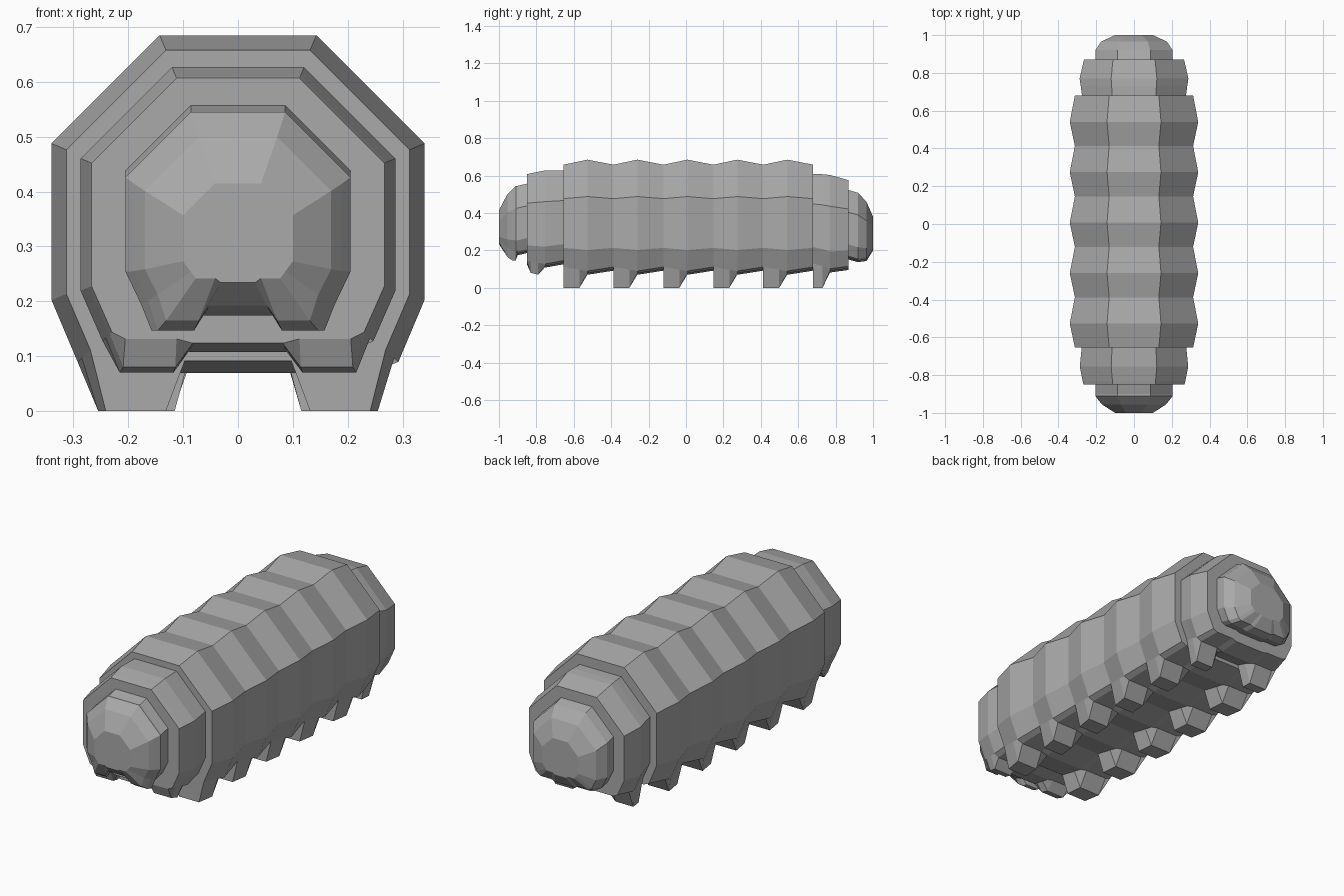
import bpy
import bmesh

cube = bpy.data.objects.get("Cube")
if cube:
    bpy.data.objects.remove(cube, do_unlink=True)

grey = bpy.data.materials.new("plain_grey")
grey.use_nodes = True
colour = (0.4, 0.4, 0.4, 1)
grey.diffuse_color = colour
grey.node_tree.nodes["Principled BSDF"].inputs["Base Color"].default_value = colour


def section(y, width, axis, foot=None):
    """Regular octagon around the axis height, with a pair of feet below."""
    corner = 0.42 * width
    belly = axis - 0.81 * width
    # Between the feet, the foot strip lies almost flush with the belly
    if foot is None:
        foot = belly + 0.008
    half = [
        (corner, axis + width),
        (width, axis + corner),
        (width, axis - corner),
        (0.86 * width, belly + 0.02),
        (0.77 * width, foot),
        (corner, foot),
        (0.31 * width, belly),
    ]
    outline = half + [(-x, z) for x, z in reversed(half)]
    return [(x, y, z) for x, z in outline]


def loft(name, sections):
    """Skin a row of cross-sections with flat faces and cap both ends."""
    bm = bmesh.new()
    rings = [[bm.verts.new(point) for point in section(*s)] for s in sections]
    for ring, following in zip(rings, rings[1:]):
        for i in range(len(ring)):
            bm.faces.new((ring[i - 1], ring[i], following[i], following[i - 1]))
    bm.faces.new(rings[0])
    bm.faces.new(rings[-1])
    bmesh.ops.recalc_face_normals(bm, faces=bm.faces)
    mesh = bpy.data.meshes.new(name)
    bm.to_mesh(mesh)
    bm.free()
    mesh.materials.append(grey)
    part = bpy.data.objects.new(name, mesh)
    bpy.context.collection.objects.link(part)


# Main body: equal bulging segments, each with a pair of feet at its front
body_front, body_back, segment_count = -0.655, 0.68, 5
body_axis, narrow, wide = 0.345, 0.313, 0.34
segment_length = (body_back - body_front) / segment_count
foot_end, bulge = segment_length * 0.32, segment_length * 0.48
body = []
for k in range(segment_count):
    y = body_front + k * segment_length
    foot_width = narrow + (wide - narrow) * foot_end / bulge
    body += [
        (y, narrow, body_axis, 0),
        (y + foot_end, foot_width, body_axis, 0),
        (y + bulge, wide, body_axis),
        (y + segment_length, narrow, body_axis),
    ]
loft("body", body)

# Neck segment with short raised feet
neck_axis, neck_foot = 0.34, 0.07
loft("neck", [
    (-0.85, 0.267, neck_axis),
    (-0.83, 0.272, neck_axis, neck_foot + 0.01),
    (-0.79, 0.28, neck_axis, neck_foot),
    (-0.755, 0.287, neck_axis),
    (body_front, 0.277, neck_axis + 0.01),
])

# Head with a blunt faceted muzzle and small feet
head_width, head_foot = 0.205, 0.147
loft("head", [
    (-1, 0.1, 0.315),
    (-0.955, 0.17, 0.33, 0.165),
    (-0.93, 0.19, 0.335, head_foot),
    (-0.91, head_width, 0.34, head_foot),
    (-0.9, head_width, 0.34),
    (-0.85, head_width, 0.352),
])

# Rear segment with the last pair of feet
rear_end = 0.87
loft("rear_segment", [
    (body_back, 0.275, 0.333, 0),
    (body_back + 0.05, 0.282, 0.325, 0),
    (body_back + 0.09, 0.288, 0.315),
    (rear_end, 0.265, 0.31),
])

# Rounded tail cap
loft("tail", [
    (rear_end, head_width, 0.317),
    (rear_end + 0.05, head_width, 0.303),
    (rear_end + 0.095, 0.175, 0.285),
    (1, 0.1, 0.28),
])
